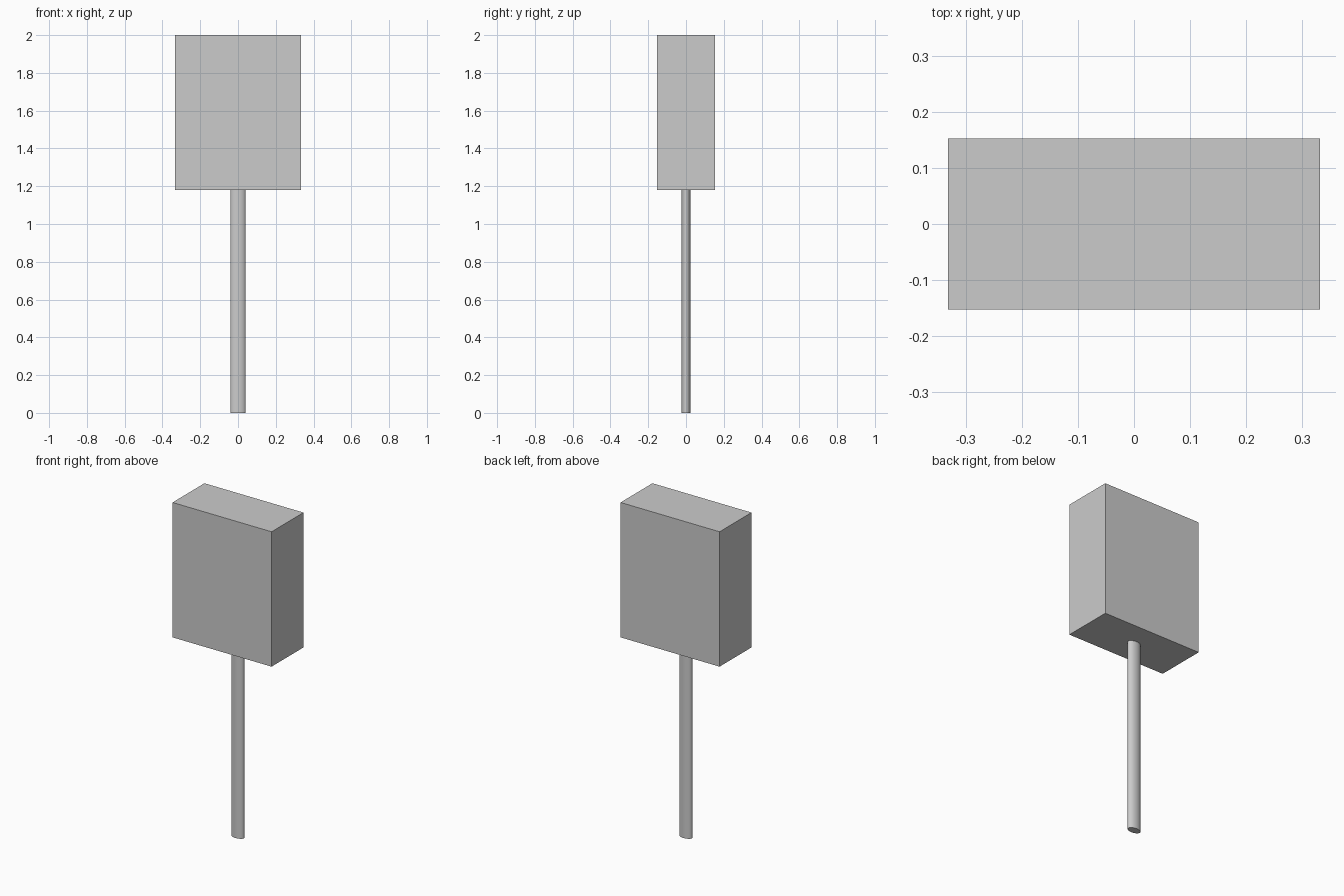
import bpy

if "Cube" in bpy.data.objects:
    bpy.data.objects.remove(bpy.data.objects["Cube"])

BOX_BOTTOM, TOP = 1.18, 2.0

# Rectangular head block
bpy.ops.mesh.primitive_cube_add(size=1, location=(0, 0, (BOX_BOTTOM + TOP) / 2))
head = bpy.context.object
head.name = "head_block"
head.scale = (0.666, 0.306, TOP - BOX_BOTTOM)
bpy.ops.object.transform_apply(location=False, rotation=False, scale=True)

# Oval handle pole, flattened front to back
bpy.ops.mesh.primitive_cylinder_add(vertices=48, radius=1, depth=BOX_BOTTOM,
                                    location=(0, 0, BOX_BOTTOM / 2))
pole = bpy.context.object
pole.name = "oval_pole"
pole.scale = (0.041, 0.024, 1)
bpy.ops.object.transform_apply(location=False, rotation=False, scale=True)
bpy.ops.object.shade_smooth_by_angle()
